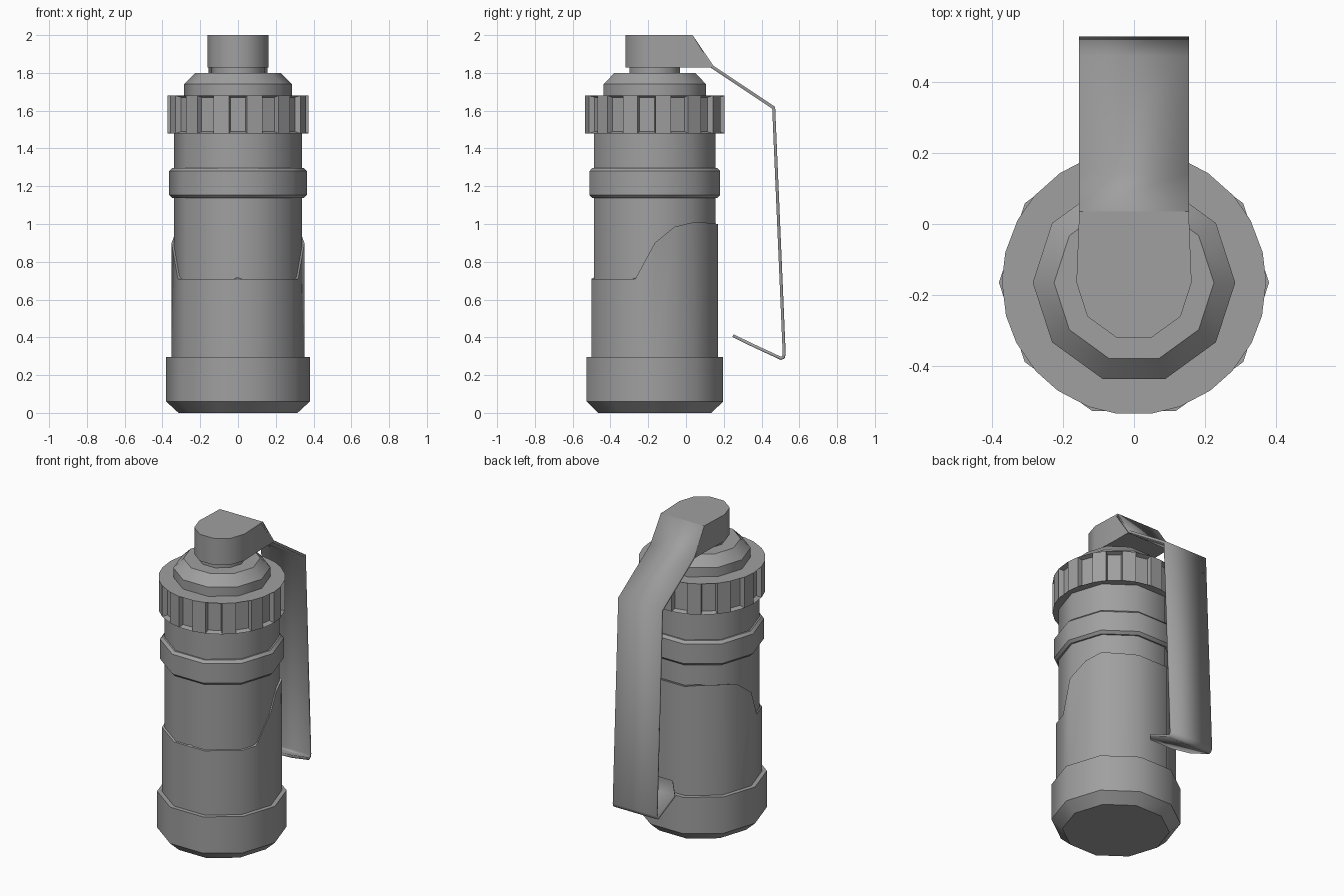
import bpy
import bmesh
from math import radians, sin, cos

if "Cube" in bpy.data.objects:
    bpy.data.objects.remove(bpy.data.objects["Cube"], do_unlink=True)

AXIS_Y = -0.165   # centre of the round body
SIDES = 10

grey = bpy.data.materials.new("plain_grey")
grey.use_nodes = True
grey.diffuse_color = (0.35, 0.35, 0.35, 1)
grey.node_tree.nodes["Principled BSDF"].inputs["Base Color"].default_value = (0.35, 0.35, 0.35, 1)


def finish(name, bm, smooth=40):
    bmesh.ops.recalc_face_normals(bm, faces=bm.faces)
    mesh = bpy.data.meshes.new(name)
    bm.to_mesh(mesh)
    bm.free()
    mesh.materials.append(grey)
    obj = bpy.data.objects.new(name, mesh)
    bpy.context.collection.objects.link(obj)
    bpy.ops.object.select_all(action='DESELECT')
    obj.select_set(True)
    bpy.context.view_layer.objects.active = obj
    bpy.ops.object.shade_smooth_by_angle(angle=radians(smooth))
    return obj


def polar(radius, degrees, z):
    a = radians(degrees)
    return (radius * cos(a), AXIS_Y + radius * sin(a), z)


def loft(rings):
    """Skin closed rings of points and cap both ends."""
    bm = bmesh.new()
    loops = [[bm.verts.new(p) for p in ring] for ring in rings]
    n = len(loops[0])
    for low, high in zip(loops, loops[1:]):
        for i in range(n):
            j = (i + 1) % n
            bm.faces.new((low[i], low[j], high[j], high[i]))
    bm.faces.new(loops[0][::-1])
    bm.faces.new(loops[-1])
    bmesh.ops.recalc_face_normals(bm, faces=bm.faces)
    return bm


def lathe(name, profile):
    step = 360 / SIDES
    return finish(name, loft([[polar(r, i * step, z) for i in range(SIDES)]
                              for r, z in profile]))


# Round parts, bottom to top
lathe("base_cap", [(0.315, 0), (0.38, 0.06), (0.38, 0.295)])
lathe("body_tube", [(0.338, 0.25), (0.338, 1.5)])
lathe("raised_band", [(0.348, 1.137), (0.364, 1.153), (0.364, 1.28), (0.348, 1.296)])
lathe("shoulder", [(0.285, 1.66), (0.285, 1.74), (0.225, 1.8)])
lathe("neck", [(0.14, 1.78), (0.14, 1.85)])

# Lower sleeve: top edge steps up toward the back
heights = {-18: 0.71, 0: 0.9, 18: 0.985, 36: 1.01, 54: 1.007, 72: 1.0, 90: 1.0}
bottom, top = [], []
for a in range(0, 360, 18):
    lift = a if a <= 90 else 180 - a       # fold left onto right
    if lift < -90:
        lift = -180 - lift
    r = 0.352 if a % 36 == 0 else 0.352 * cos(radians(18))
    bottom.append(polar(r, a, 0.28))
    top.append(polar(r, a, heights.get(lift, 0.71)))
finish("lower_sleeve", loft([bottom, top]))

# Grip ring with sunken pockets
POCKETS = 13
angles = []
for k in range(POCKETS):
    centre = -90 + k * 360 / POCKETS
    angles += [centre - 7.5, centre + 7.5]
bm = loft([[polar(0.372, a, z) for a in angles] for z in (1.48, 1.68)])
bm.faces.ensure_lookup_table()
pockets = [bm.faces[i] for i in range(0, 2 * POCKETS, 2)]
bmesh.ops.inset_individual(bm, faces=pockets, thickness=0.013, depth=-0.03)
finish("grip_ring", bm)

# Head block: rounded front, straight sides, sloped back
front = [polar(0.162, a, 0)[:2] for a in range(-180, 1, 36)]


def head_ring(back_y, z):
    pts = front + [(0.155, 0.01), (0.155, back_y), (-0.155, back_y), (-0.155, 0.01)]
    return [(x, y, z) for x, y in pts]


finish("head_block", loft([head_ring(0.14, 1.828), head_ring(0.035, 2.0)]))

# Lever: a bent strip with a tapered tail, given as (y, z, half width)
path = [(0.035, 2.0, 0.155), (0.145, 1.838, 0.155), (0.472, 1.62, 0.155),
        (0.528, 0.31, 0.155), (0.522, 0.288, 0.155), (0.502, 0.28, 0.155),
        (0.33, 0.36, 0.155), (0.245, 0.402, 0.08)]
bm = bmesh.new()
rows = [[bm.verts.new((s * w, y, z)) for s in (-1, 1)] for y, z, w in path]
for a, b in zip(rows, rows[1:]):
    bm.faces.new((a[0], b[0], b[1], a[1]))
lever = finish("lever", bm, 30)
thick = lever.modifiers.new("thickness", 'SOLIDIFY')
thick.thickness = 0.016
thick.use_even_offset = True
# keep the strip's thickness on the side facing the body
thick.offset = -1 if lever.data.polygons[2].normal.y > 0 else 1
